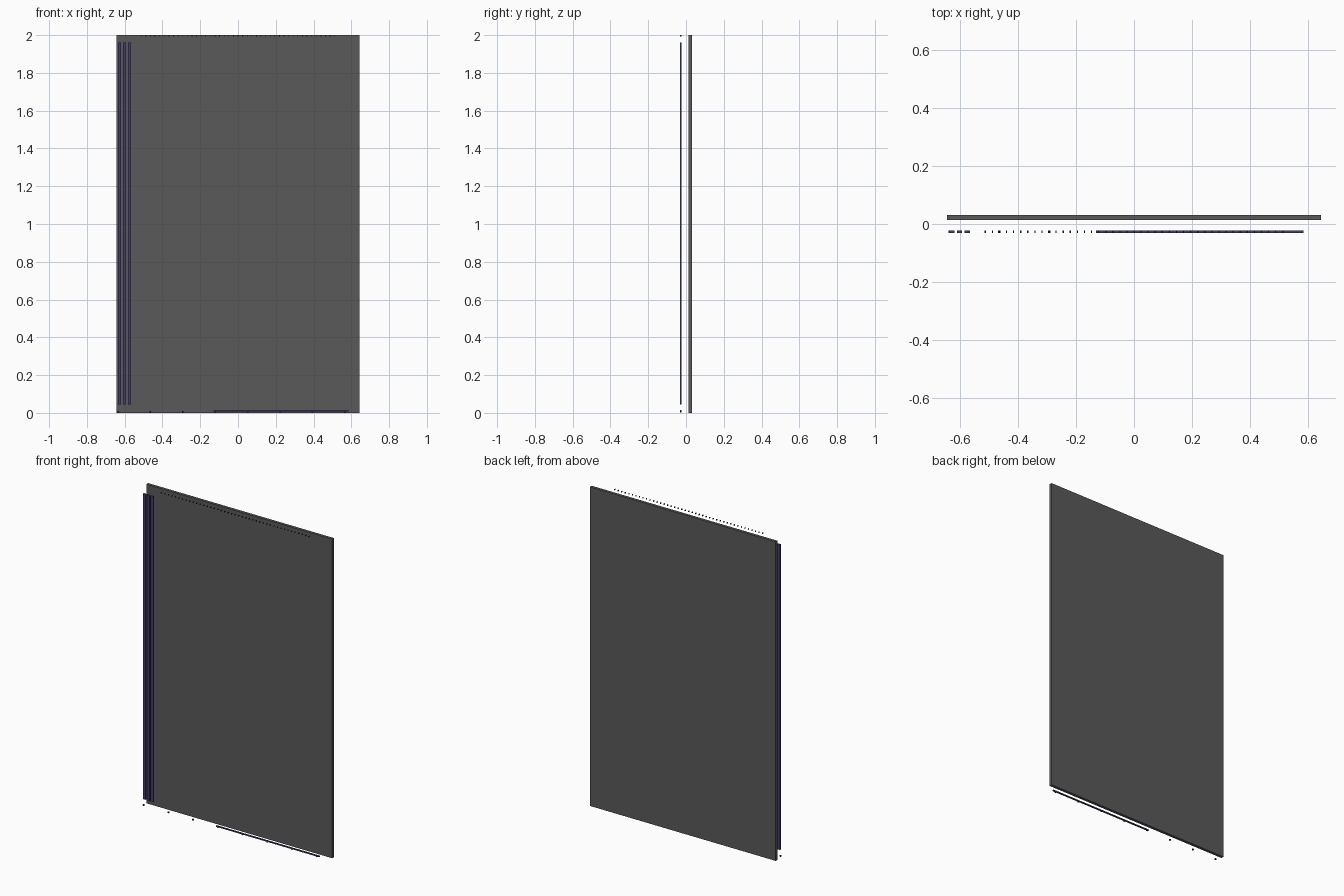
import bpy
import bmesh
from mathutils import Matrix

if "Cube" in bpy.data.objects:
    bpy.data.objects.remove(bpy.data.objects["Cube"])


def material(name, color):
    mat = bpy.data.materials.new(name)
    mat.diffuse_color = color
    mat.use_nodes = True
    mat.node_tree.nodes["Principled BSDF"].inputs["Base Color"].default_value = mat.diffuse_color
    return mat


def boxes(name, extents, mat):
    """One object made of boxes, each given as (x0, x1, y0, y1, z0, z1)."""
    bm = bmesh.new()
    for x0, x1, y0, y1, z0, z1 in extents:
        move = Matrix.Translation(((x0 + x1) / 2, (y0 + y1) / 2, (z0 + z1) / 2))
        size = Matrix.Diagonal((x1 - x0, y1 - y0, z1 - z0, 1))
        bmesh.ops.create_cube(bm, size=1, matrix=move @ size)
    mesh = bpy.data.meshes.new(name)
    bm.to_mesh(mesh)
    bm.free()
    mesh.materials.append(mat)
    obj = bpy.data.objects.new(name, mesh)
    bpy.context.collection.objects.link(obj)
    return obj


grey = material("panel_grey", (0.1, 0.1, 0.1, 1))
purple = material("strip_purple", (0.06, 0.045, 0.15, 1))
black = material("dot_black", (0.02, 0.02, 0.02, 1))

Y0, Y1 = -0.031, -0.023  # depth range of the front details

# Large upright panel
boxes("back_panel", [(-0.644, 0.644, 0.013, 0.031, 0, 2)], grey)

# Three tall strips along the left edge
for i in range(3):
    x = -0.6275 + i * 0.0265
    boxes(f"side_strip_{i + 1}", [(x - 0.009, x + 0.009, Y0, Y1, 0.045, 1.96)], purple)

# Thin bar near the bottom
boxes("bottom_bar", [(-0.131, 0.584, Y0, Y1, 0.007, 0.014)], purple)

# Row of eight bottom dots
bottom = [-0.635 + i * 0.1715 for i in range(8)]
boxes("bottom_dots", [(x - 0.004, x + 0.004, Y0, Y1, 0.003, 0.011) for x in bottom], black)

# Row of fine dots along the top
top = [-0.512 + i * 1.024 / 42 for i in range(43)]
boxes("top_dots", [(x - 0.002, x + 0.002, Y0, Y1, 1.993, 2.0) for x in top], black)
